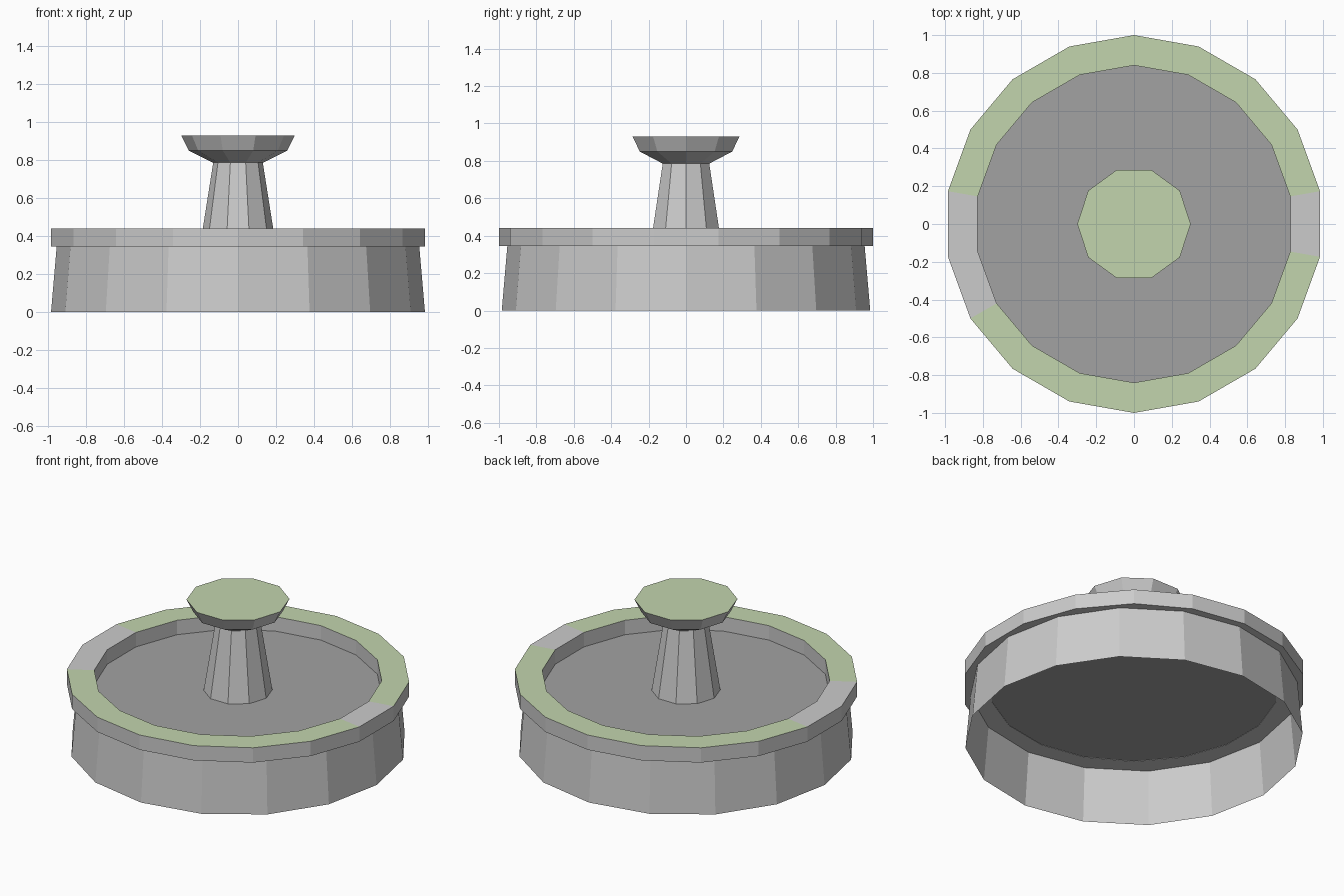
import bpy, bmesh
from math import cos, sin, radians, tau

if "Cube" in bpy.data.objects:
    bpy.data.objects.remove(bpy.data.objects["Cube"])


def material(name, rgb):
    m = bpy.data.materials.new(name)
    m.diffuse_color = (*rgb, 1)
    m.use_nodes = True
    m.node_tree.nodes["Principled BSDF"].inputs["Base Color"].default_value = m.diffuse_color
    return m


stone = material("stone", (0.8, 0.8, 0.8))
moss = material("moss", (0.54, 0.66, 0.42))
floor_grey = material("floor_grey", (0.36, 0.36, 0.36))


def lathe(name, profile, sides, start=0.0, closed=False, cap_bottom=False,
          cap_top=False, mats=(stone,), paint=None):
    """Spin (radius, z) points into a flat-sided solid; paint(face) picks a material index."""
    bm = bmesh.new()
    rings = []
    for r, z in profile:
        angles = [radians(start) + tau * i / sides for i in range(sides)]
        rings.append([bm.verts.new((r * cos(a), r * sin(a), z)) for a in angles])
    pairs = list(zip(rings, rings[1:]))
    if closed:
        pairs.append((rings[-1], rings[0]))
    for a, b in pairs:
        for i in range(sides):
            j = (i + 1) % sides
            bm.faces.new((a[i], a[j], b[j], b[i]))
    if cap_bottom:
        bm.faces.new(rings[0][::-1])
    if cap_top:
        bm.faces.new(rings[-1])
    bm.normal_update()
    if paint:
        for f in bm.faces:
            f.material_index = paint(f)
    me = bpy.data.meshes.new(name)
    bm.to_mesh(me)
    bm.free()
    for m in mats:
        me.materials.append(m)
    ob = bpy.data.objects.new(name, me)
    bpy.context.collection.objects.link(ob)
    return ob


def up(f):
    return f.normal.z > 0.9


def rim_paint(f):
    # mossy top with a few bare stones
    c = f.calc_center_median()
    bare = (c.x > 0.85 and abs(c.y) < 0.1) or (c.x < -0.8 and -0.4 < c.y < 0.1)
    return 1 if up(f) and not bare else 0


# tapered basin, open underneath, its top forming the pool floor
lathe("basin", [(0.985, 0), (0.955, 0.347)], 16, cap_top=True,
      mats=(stone, floor_grey), paint=lambda f: int(up(f)))

# overhanging rim of 18 straight segments
lathe("rim", [(1.0, 0.345), (1.0, 0.44), (0.84, 0.44), (0.84, 0.345)], 18, start=10,
      closed=True, mats=(stone, moss), paint=rim_paint)

# tapered centre column
lathe("column", [(0.2, 0.347), (0.13, 0.79)], 10)

# flared bowl with a flat mossy top
lathe("bowl", [(0.13, 0.785), (0.26, 0.85), (0.30, 0.93)], 10,
      cap_bottom=True, cap_top=True, mats=(stone, moss), paint=lambda f: int(up(f)))
